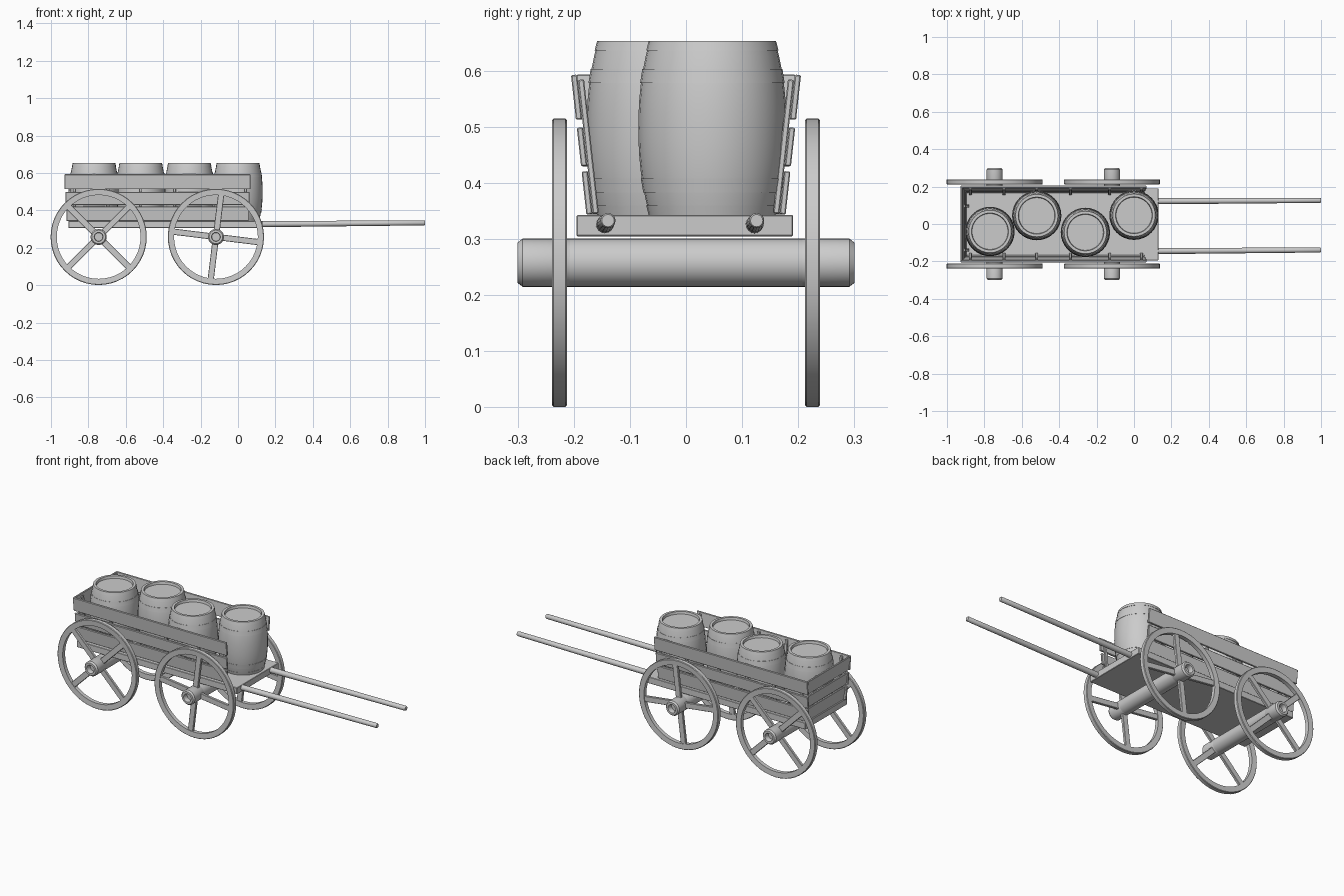
import bpy, bmesh, math
from mathutils import Matrix, Vector

if "Cube" in bpy.data.objects:
    bpy.data.objects.remove(bpy.data.objects["Cube"])


def finish(name, bm, mat=None, smooth=True):
    if mat:
        bmesh.ops.transform(bm, matrix=mat, verts=bm.verts)
    bmesh.ops.recalc_face_normals(bm, faces=bm.faces)
    me = bpy.data.meshes.new(name)
    bm.to_mesh(me)
    bm.free()
    ob = bpy.data.objects.new(name, me)
    bpy.context.collection.objects.link(ob)
    if smooth:
        bpy.ops.object.select_all(action='DESELECT')
        ob.select_set(True)
        bpy.context.view_layer.objects.active = ob
        bpy.ops.object.shade_smooth_by_angle(angle=math.radians(35))
    return ob


def lathe(name, profile, mat, n=32, closed=False):
    """Revolve (radius, height) points about z, then place with mat."""
    bm = bmesh.new()
    rings = []
    for r, h in profile:
        if r == 0:
            rings.append([bm.verts.new((0, 0, h))] * n)
        else:
            rings.append([bm.verts.new((r * math.cos(2 * math.pi * i / n),
                                        r * math.sin(2 * math.pi * i / n), h)) for i in range(n)])
    pairs = list(zip(rings, rings[1:])) + ([(rings[-1], rings[0])] if closed else [])
    for a, b in pairs:
        for i in range(n):
            j = (i + 1) % n
            bm.faces.new(list(dict.fromkeys((a[i], a[j], b[j], b[i]))))
    return finish(name, bm, mat)


def box(name, centre, size, rot=Matrix(), bevel=0.002):
    bm = bmesh.new()
    bmesh.ops.create_cube(bm, size=1)
    bmesh.ops.scale(bm, vec=size, verts=bm.verts)
    if bevel:
        bmesh.ops.bevel(bm, geom=bm.edges[:], offset=bevel, segments=1, affect='EDGES')
    return finish(name, bm, Matrix.Translation(centre) @ rot, smooth=False)


def along_y(x, y, z, s=1):
    """Frame whose local z points along s*y."""
    return Matrix.Translation((x, y, z)) @ Matrix.Rotation(-s * math.pi / 2, 4, 'X')


# Cart bed
box("cart_bed", (-0.388, -0.002, 0.324), (1.036, 0.386, 0.038))

# Axles, hubs, rims and spokes
AXZ = 0.258
for label, ax, turn in (("rear", -0.745, 45), ("front", -0.118, 83)):
    lathe(label + "_axle", [(0, -0.215), (0.036, -0.215), (0.043, -0.208),
                            (0.043, 0.208), (0.036, 0.215), (0, 0.215)], along_y(ax, 0, AXZ))
    for side, s in (("right", -1), ("left", 1)):
        tag = f"{label}_{side}_"
        lathe(tag + "hub", [(0, 0.2), (0.04, 0.2), (0.043, 0.207), (0.043, 0.291), (0.036, 0.3),
                            (0.024, 0.3), (0.022, 0.297), (0.022, 0.27), (0, 0.27)],
              along_y(ax, 0, AXZ, s))
        lathe(tag + "rim", [(0.224, 0.214), (0.254, 0.212), (0.257, 0.215),
                            (0.257, 0.236), (0.254, 0.239), (0.224, 0.237)],
              along_y(ax, 0, AXZ, s), n=48, closed=True)
        for k in range(4):
            a = math.radians(turn + 90 * k)
            d = Vector((math.cos(a), 0, math.sin(a)))
            box(tag + "spoke", Vector((ax, s * 0.2255, AXZ)) + d * 0.132, (0.196, 0.016, 0.033),
                Matrix.Rotation(-a, 4, 'Y'))

# Flared side and tail planks with inner battens
TILT = 0.11
ROWS = ((0.344, 0.421), (0.430, 0.499), (0.513, 0.593))
for lo, hi in ROWS:
    z = (lo + hi) / 2
    off = TILT * (z - 0.343)
    for s in (-1, 1):
        box("side_plank", (-0.43, s * (0.172 + off), z), (0.97 + off, 0.011, hi - lo),
            Matrix.Rotation(-s * TILT, 4, 'X'))
    box("tail_plank", (-0.896 - off, 0, z), (0.011, 0.344 + 2 * off, hi - lo),
        Matrix.Rotation(-TILT * 0.8, 4, 'Y'))
for s in (-1, 1):
    for x in (-0.875, -0.695, -0.52, -0.34, -0.13, 0.04):
        box("side_batten", (x, s * 0.174, 0.465), (0.016, 0.011, 0.24),
            Matrix.Rotation(-s * TILT, 4, 'X'))
for y in (-0.14, 0.095):
    box("tail_batten", (-0.897, y, 0.465), (0.011, 0.016, 0.24), Matrix.Rotation(-TILT * 0.8, 4, 'Y'))

# Barrels with raised rims and hoops
H = 0.31


def belly(t):
    return 0.112 + 0.02 * (1 - abs(2 * t - 1) ** 2.2)


staves = [(0, 0.014), (0.100, 0.014), (0.103, 0)]
staves += [(belly(i / 12), H * i / 12) for i in range(13)]
staves += [(0.099, H), (0.096, H - 0.014), (0, H - 0.014)]
for x, y in ((-0.77, -0.04), (-0.52, 0.045), (-0.26, -0.045), (0.0, 0.047)):
    place = Matrix.Translation((x, y, 0.343))
    lathe("barrel", staves, place)
    for t0, t1 in ((0.0, 0.055), (0.13, 0.21), (0.76, 0.84), (0.945, 1.0)):
        r0, r1 = belly(t0), belly(t1)
        lathe("barrel_hoop", [(r0 - 0.004, H * t0), (r0 + 0.0015, H * t0),
                              (r1 + 0.0015, H * t1), (r1 - 0.004, H * t1)], place, closed=True)

# Pulling shafts, slightly tapered and rising toward the tip
for y0, y1 in ((0.122, 0.126), (-0.145, -0.139)):
    a, b = Vector((0.09, y0, 0.326)), Vector((1.0, y1, 0.333))
    d = b - a
    mat = Matrix.Translation(a) @ d.to_track_quat('Z', 'Y').to_matrix().to_4x4()
    L = d.length
    lathe("pulling_shaft", [(0, 0), (0.016, 0), (0.0155, L * 0.35), (0.014, L * 0.75),
                            (0.0135, L - 0.004), (0.011, L), (0, L)], mat, n=16)
